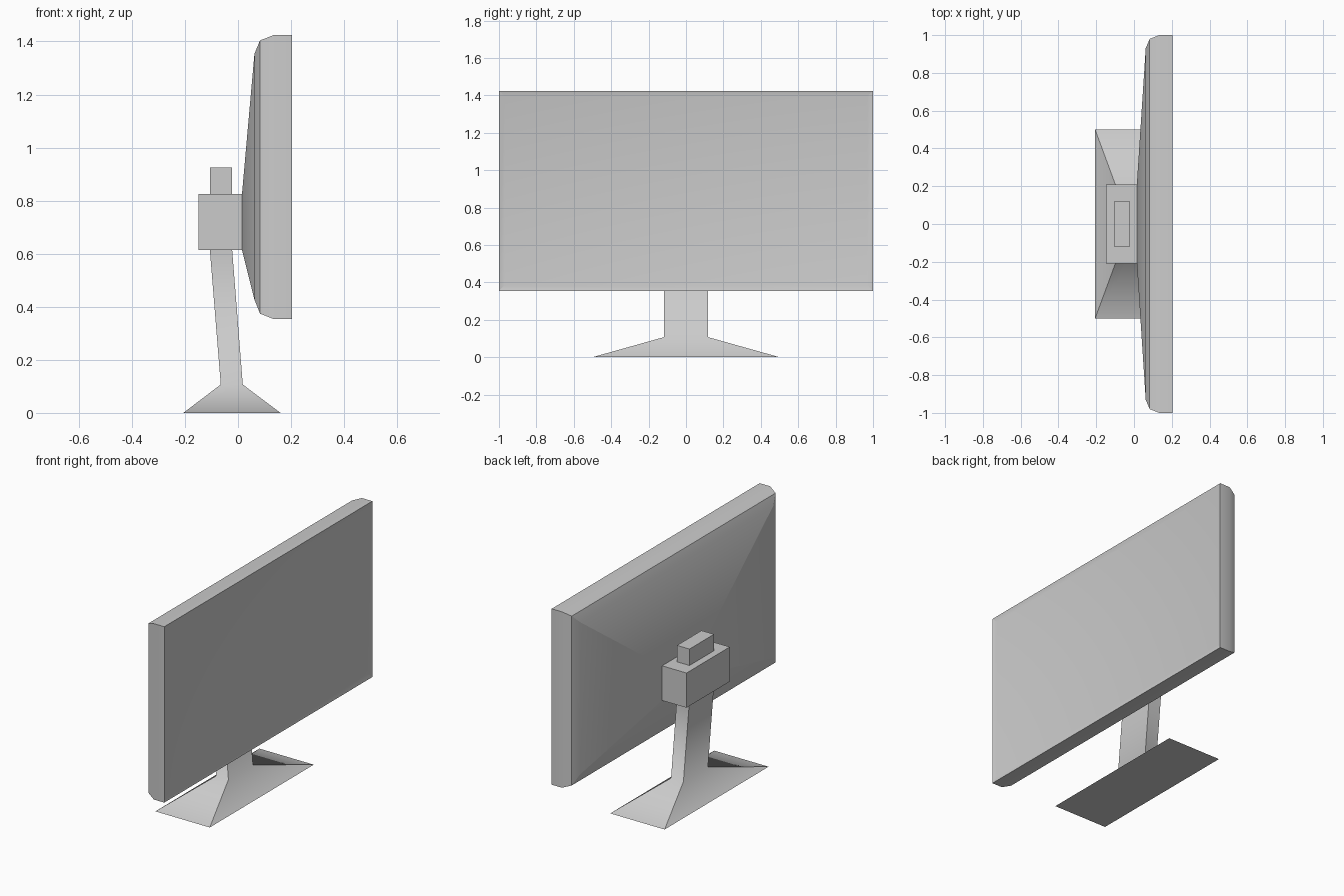
import bpy, bmesh

if "Cube" in bpy.data.objects:
    bpy.data.objects.remove(bpy.data.objects["Cube"])


def rect_x(x, y, z0, z1):
    """Rectangle across the x axis."""
    return [(x, -y, z0), (x, y, z0), (x, y, z1), (x, -y, z1)]


def rect_z(z, x0, x1, y):
    """Rectangle across the z axis."""
    return [(x0, -y, z), (x1, -y, z), (x1, y, z), (x0, y, z)]


def loft(name, rings, sharp=(), cap_start=True, cap_end=True):
    """Skin four-cornered rings; lengthwise edges and the listed rings stay sharp."""
    bm = bmesh.new()
    loops = [[bm.verts.new(p) for p in ring] for ring in rings]
    for a, b in zip(loops, loops[1:]):
        for i in range(4):
            j = (i + 1) % 4
            bm.faces.new((a[i], a[j], b[j], b[i]))
    if cap_start:
        bm.faces.new(loops[0][::-1])
    if cap_end:
        bm.faces.new(loops[-1])
    for f in bm.faces:
        f.smooth = True
    for a, b in zip(loops, loops[1:]):
        for v, w in zip(a, b):
            bm.edges.get((v, w)).smooth = False
    for k in sharp:
        for i in range(4):
            bm.edges.get((loops[k][i], loops[k][(i + 1) % 4])).smooth = False
    bmesh.ops.recalc_face_normals(bm, faces=bm.faces)
    mesh = bpy.data.meshes.new(name)
    bm.to_mesh(mesh)
    bm.free()
    obj = bpy.data.objects.new(name, mesh)
    bpy.context.collection.objects.link(obj)
    return obj


# Screen: shallow recess, rim, rounded back edge, tapered back
loft("screen_housing", [
    rect_x(0.197, 0.97, 0.384, 1.394),
    rect_x(0.204, 1.00, 0.354, 1.424),
    rect_x(0.134, 1.00, 0.354, 1.424),
    rect_x(0.083, 0.98, 0.374, 1.404),
    rect_x(0.062, 0.93, 0.427, 1.354),
    rect_x(0.015, 0.208, 0.614, 0.825),
], sharp=(1, 3, 5), cap_end=False)

# Mounting block behind the screen
loft("mount_block", [
    rect_x(0.015, 0.208, 0.614, 0.825),
    rect_x(-0.149, 0.208, 0.614, 0.825),
], sharp=(0, 1), cap_start=False)

# Top of the neck rising out of the block
loft("neck_top", [
    rect_z(0.825, -0.106, -0.022, 0.118),
    rect_z(0.925, -0.106, -0.022, 0.118),
], sharp=(0, 1), cap_start=False)

# Flared foot and leaning neck
loft("stand", [
    rect_z(0.0, -0.206, 0.160, 0.50),
    rect_z(0.107, -0.065, 0.018, 0.118),
    rect_z(0.614, -0.106, -0.022, 0.118),
], sharp=(0, 2), cap_end=False)
